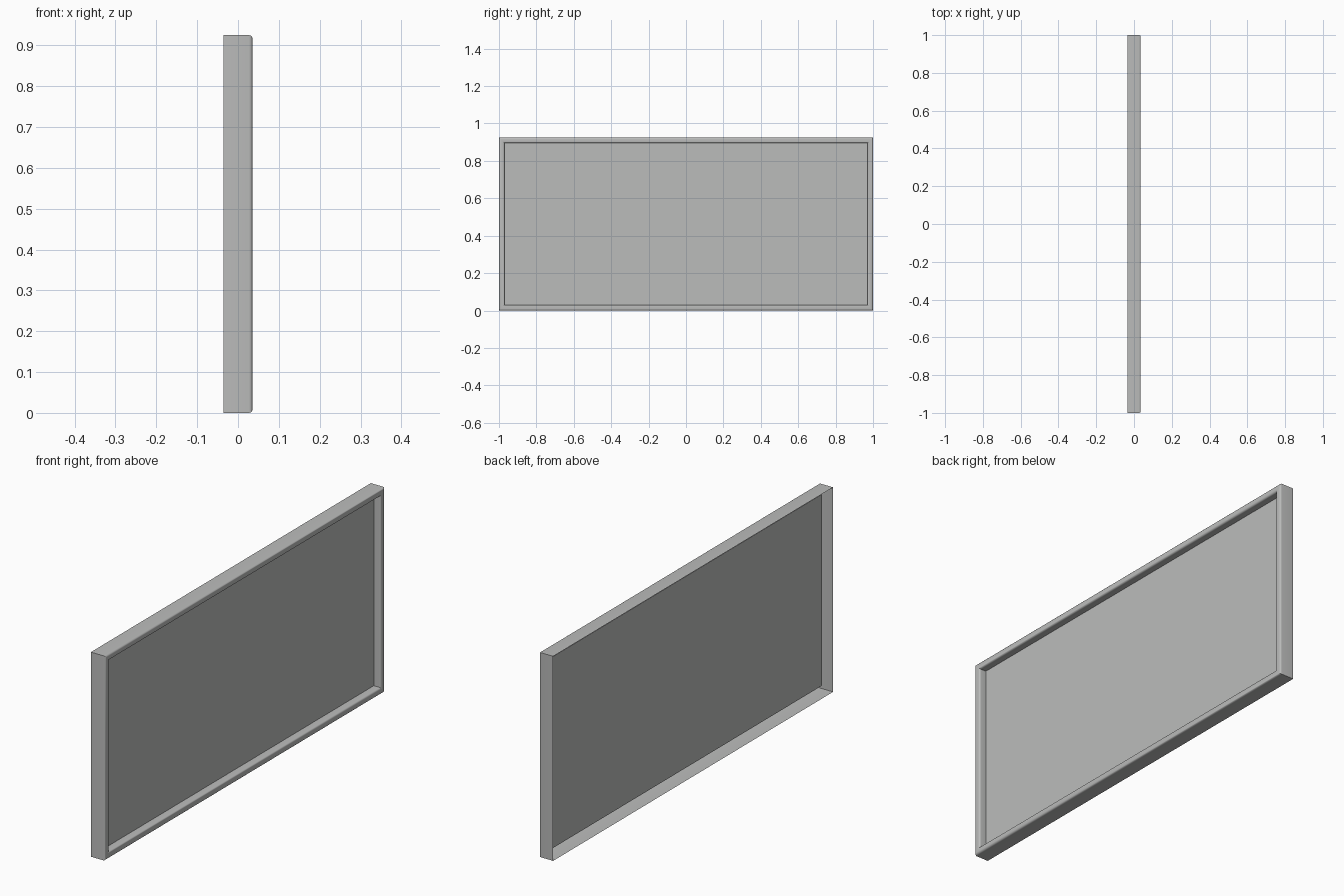
import bpy, bmesh, math

if "Cube" in bpy.data.objects:
    bpy.data.objects.remove(bpy.data.objects["Cube"])

HALF_W, HEIGHT, DEPTH = 1.0, 0.925, 0.0355
RIM, R = 0.03, 0.009   # rim width and edge rounding

grey = bpy.data.materials.new("plain grey")
grey.diffuse_color = (0.5, 0.505, 0.5, 1)
grey.use_nodes = True
grey.node_tree.nodes["Principled BSDF"].inputs["Base Color"].default_value = grey.diffuse_color


def make(name, bm):
    mesh = bpy.data.meshes.new(name)
    bm.to_mesh(mesh)
    bm.free()
    mesh.materials.append(grey)
    ob = bpy.data.objects.new(name, mesh)
    bpy.context.collection.objects.link(ob)
    bpy.ops.object.select_all(action='DESELECT')
    bpy.context.view_layer.objects.active = ob
    ob.select_set(True)
    bpy.ops.object.shade_smooth_by_angle(angle=math.radians(35))
    return ob


def ring(bm, inset, x):
    w = HALF_W - inset
    lo, hi = inset, HEIGHT - inset
    return [bm.verts.new((x, y, z)) for y, z in ((-w, lo), (w, lo), (w, hi), (-w, hi))]


# frame: open-backed hollow moulding, swept around the rectangle as (inset, x) rings
profile = [(0, -DEPTH)]
for i in range(5):
    a = math.radians(90 * i / 4)
    profile.append((R - R * math.cos(a), DEPTH - R + R * math.sin(a)))
for i in range(5):
    a = math.radians(90 * i / 4)
    profile.append((RIM - R + R * math.sin(a), DEPTH - R + R * math.cos(a)))
profile.append((RIM, 0))

bm = bmesh.new()
rings = [ring(bm, *p) for p in profile]
for a, b in zip(rings, rings[1:]):
    for k in range(4):
        n = (k + 1) % 4
        bm.faces.new((a[k], a[n], b[n], b[k]))
make("frame", bm)

# recessed panel, half way through the frame depth
bm = bmesh.new()
bm.faces.new(ring(bm, RIM, 0))
make("panel", bm)
